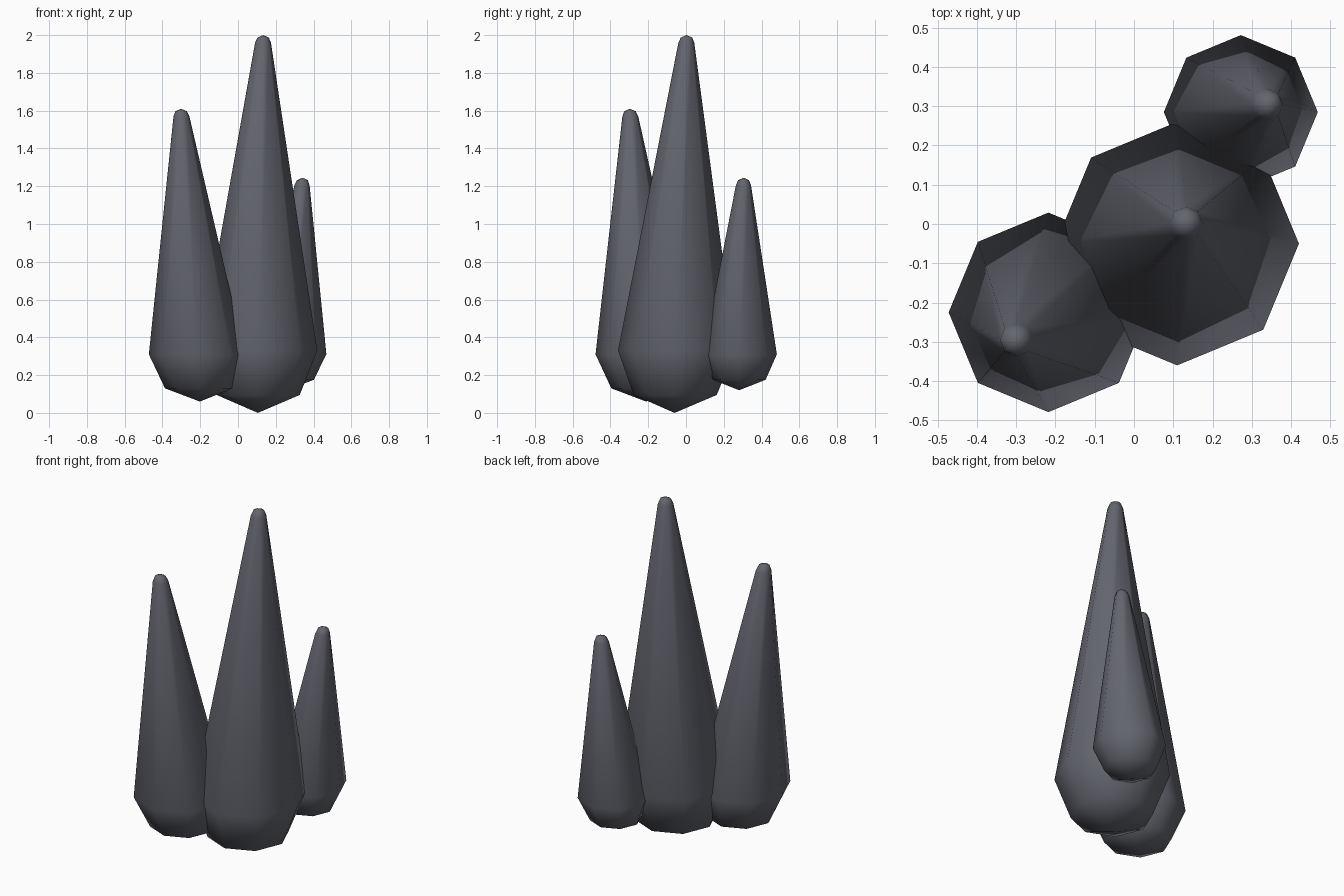
import bpy
import bmesh
import math
from mathutils import Vector

if "Cube" in bpy.data.objects:
    bpy.data.objects.remove(bpy.data.objects["Cube"])

SIDES = 8

stone = bpy.data.materials.new("slate_grey")
stone.diffuse_color = (0.125, 0.13, 0.158, 1.0)
stone.use_nodes = True
stone.node_tree.nodes["Principled BSDF"].inputs["Base Color"].default_value = stone.diffuse_color


def spike(name, belly, belly_r, foot, foot_z, tip, tip_r):
    """Leaning eight-sided spike: pointed foot, wide belly, rounded tip."""
    belly, tip = Vector(belly), Vector(tip)

    def axis(z):
        p = belly.lerp(tip, (z - belly.z) / (tip.z - belly.z))
        return Vector((p.x, p.y, z))

    # Profile as (height, radius) pairs between the two end points
    profile = [
        (foot_z, belly_r * 0.71),
        (belly.z, belly_r),
        (tip.z - 0.04, tip_r),
        (tip.z - 0.013, tip_r * 0.72),
    ]
    bm = bmesh.new()
    rings = []
    for z, r in profile:
        c = axis(z)
        rings.append([
            bm.verts.new(c + Vector((r * math.cos(a), r * math.sin(a), 0)))
            for a in (math.tau * i / SIDES for i in range(SIDES))
        ])
    bottom = bm.verts.new(axis(foot))
    top = bm.verts.new(tip)
    for i in range(SIDES):
        j = (i + 1) % SIDES
        bm.faces.new((bottom, rings[0][j], rings[0][i]))
        for lo, hi in zip(rings, rings[1:]):
            bm.faces.new((lo[i], lo[j], hi[j], hi[i]))
        bm.faces.new((rings[-1][i], rings[-1][j], top))
    bmesh.ops.recalc_face_normals(bm, faces=bm.faces)
    for f in bm.faces:
        f.smooth = True
    mesh = bpy.data.meshes.new(name)
    bm.to_mesh(mesh)
    bm.free()
    mesh.materials.append(stone)
    obj = bpy.data.objects.new(name, mesh)
    bpy.context.collection.objects.link(obj)
    return obj


# Cluster of three spikes leaning apart
spike("tall_spike", (0.11, -0.05, 0.33), 0.31, 0.0, 0.095, (0.133, 0.003, 2.0), 0.042)
spike("middle_spike", (-0.218, -0.225, 0.31), 0.254, 0.06, 0.13, (-0.302, -0.297, 1.61), 0.042)
spike("short_spike", (0.272, 0.285, 0.31), 0.196, 0.12, 0.175, (0.342, 0.305, 1.245), 0.040)
